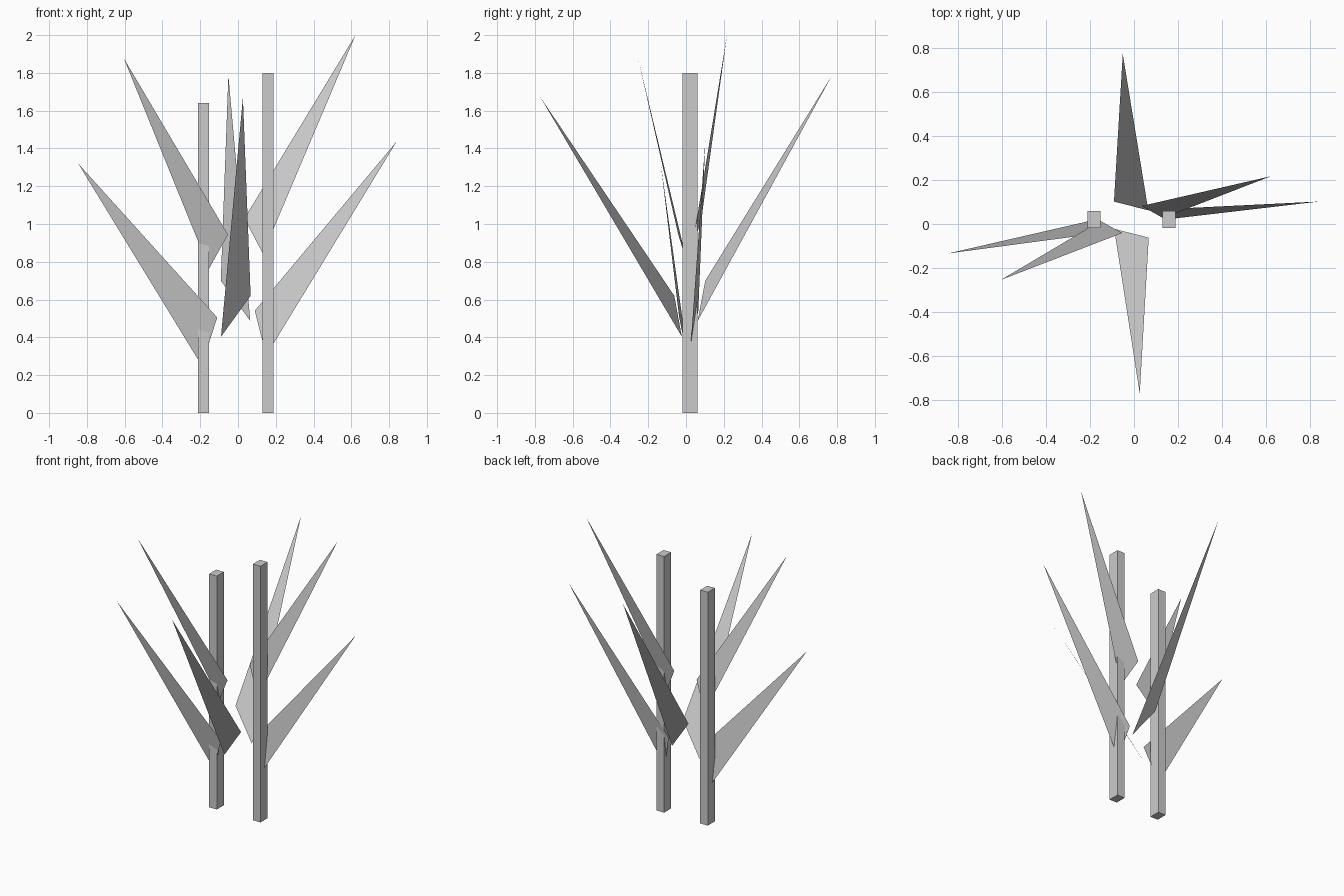
import bpy

if "Cube" in bpy.data.objects:
    bpy.data.objects.remove(bpy.data.objects["Cube"])


def make_mesh(name, verts, faces):
    mesh = bpy.data.meshes.new(name)
    mesh.from_pydata(verts, [], faces)
    mesh.update()
    obj = bpy.data.objects.new(name, mesh)
    bpy.context.collection.objects.link(obj)
    return obj


def stem(name, x, height, width=0.059, depth=0.078, y=0.021):
    bpy.ops.mesh.primitive_cube_add(size=1, location=(x, y, height / 2))
    obj = bpy.context.object
    obj.name = name
    obj.scale = (width, depth, height)


def leaf(name, tip, shoulder, base):
    # flat single-sheet triangular blade
    make_mesh(name, [tip, shoulder, base], [(0, 1, 2)])


# Two square stems
stem("left_stem", -0.182, 1.64)
stem("right_stem", 0.158, 1.80)

# Flat blades: tip, shoulder corner, base corner
leaf("left_lower_leaf", (-0.846, -0.134, 1.32), (-0.11, -0.036, 0.505), (-0.192, 0.016, 0.25))
leaf("left_upper_leaf", (-0.605, -0.254, 1.878), (-0.053, -0.041, 0.944), (-0.153, 0.014, 0.764))
leaf("right_lower_leaf", (0.84, 0.102, 1.437), (0.089, 0.065, 0.541), (0.149, 0.021, 0.303))
leaf("right_upper_leaf", (0.622, 0.217, 2.0), (0.034, 0.082, 1.03), (0.132, 0.027, 0.842))
leaf("front_leaf", (0.026, -0.77, 1.67), (0.067, -0.062, 0.62), (-0.09, -0.022, 0.403))
leaf("back_leaf", (-0.051, 0.773, 1.787), (-0.091, 0.102, 0.70), (0.065, 0.062, 0.487))
